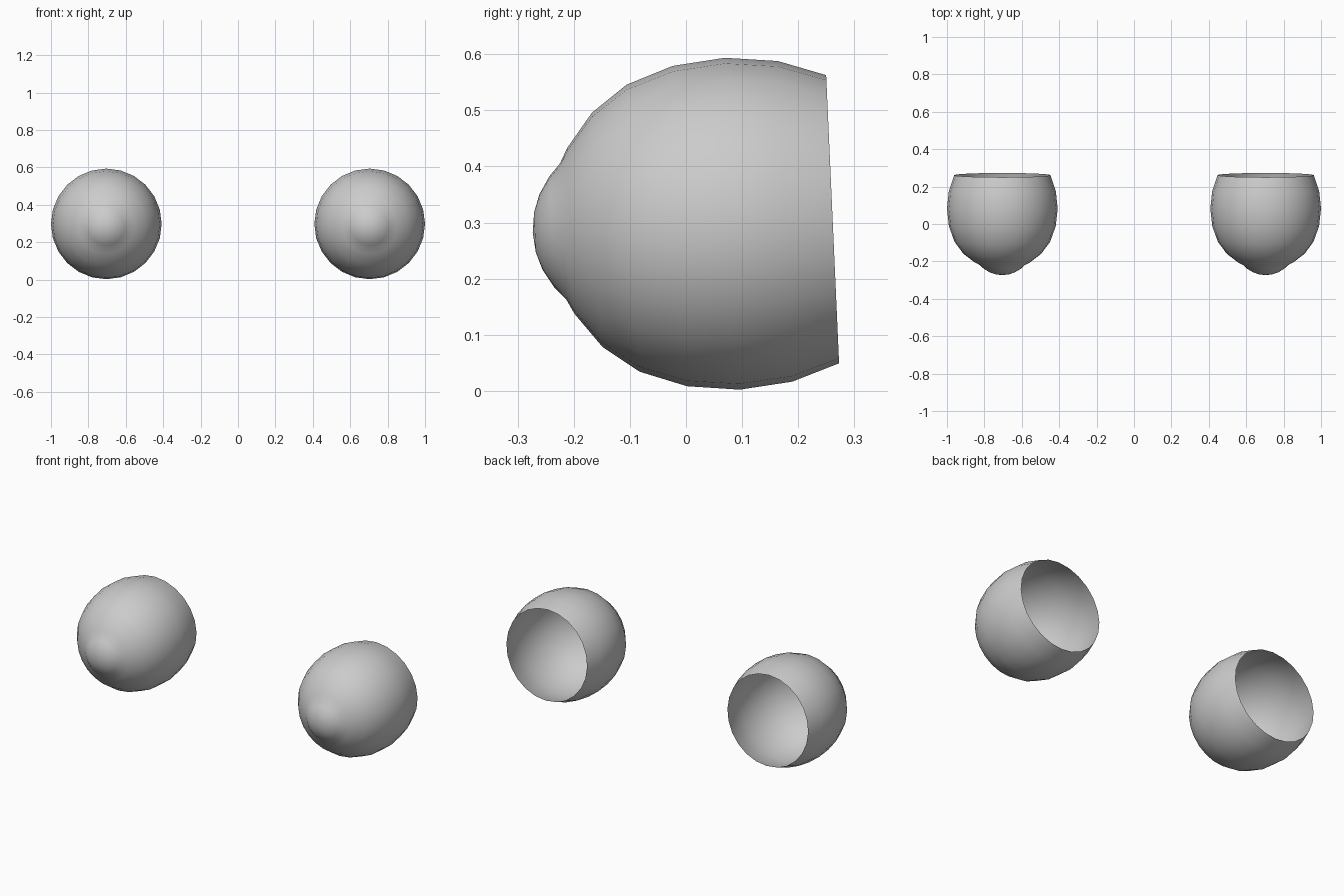
import bpy, bmesh, math
from mathutils import Matrix

if "Cube" in bpy.data.objects:
    bpy.data.objects.remove(bpy.data.objects["Cube"])

SEGMENTS = 24
TILT = math.radians(2.57)

# Profile from the open back rim to the front bulge: (distance along axis, radius)
PROFILE = [(0.179, 0.257), (0.094, 0.286), (0.0, 0.296), (-0.0935, 0.2857),
           (-0.177, 0.256), (-0.241, 0.209), (-0.288, 0.148), (-0.302, 0.121),
           (-0.322, 0.099), (-0.341, 0.068), (-0.352, 0.036)]
APEX = -0.356


def make_eye(name, x):
    bm = bmesh.new()
    rings = []
    for y, r in PROFILE:
        rings.append([bm.verts.new((r * math.cos(2 * math.pi * i / SEGMENTS), y,
                                    r * math.sin(2 * math.pi * i / SEGMENTS)))
                      for i in range(SEGMENTS)])
    tip = bm.verts.new((0, APEX, 0))
    for i in range(SEGMENTS):
        j = (i + 1) % SEGMENTS
        for a, b in zip(rings, rings[1:]):
            bm.faces.new((a[i], b[i], b[j], a[j]))
        bm.faces.new((rings[-1][i], tip, rings[-1][j]))
    # Outward normals on the open shell
    bm.normal_update()
    bm.faces.ensure_lookup_table()
    test = bm.faces[0]
    c = test.calc_center_median()
    if test.normal.x * c.x + test.normal.z * c.z < 0:
        bmesh.ops.reverse_faces(bm, faces=bm.faces[:])
    bm.transform(Matrix.Rotation(TILT, 4, 'X'))
    for f in bm.faces:
        f.smooth = True
    mesh = bpy.data.meshes.new(name)
    bm.to_mesh(mesh)
    bm.free()
    obj = bpy.data.objects.new(name, mesh)
    obj.location = (x, 0.0825, 0.298)
    bpy.context.collection.objects.link(obj)


# Pair of open-backed eyeballs
make_eye("left_eye", 0.704)
make_eye("right_eye", -0.704)
